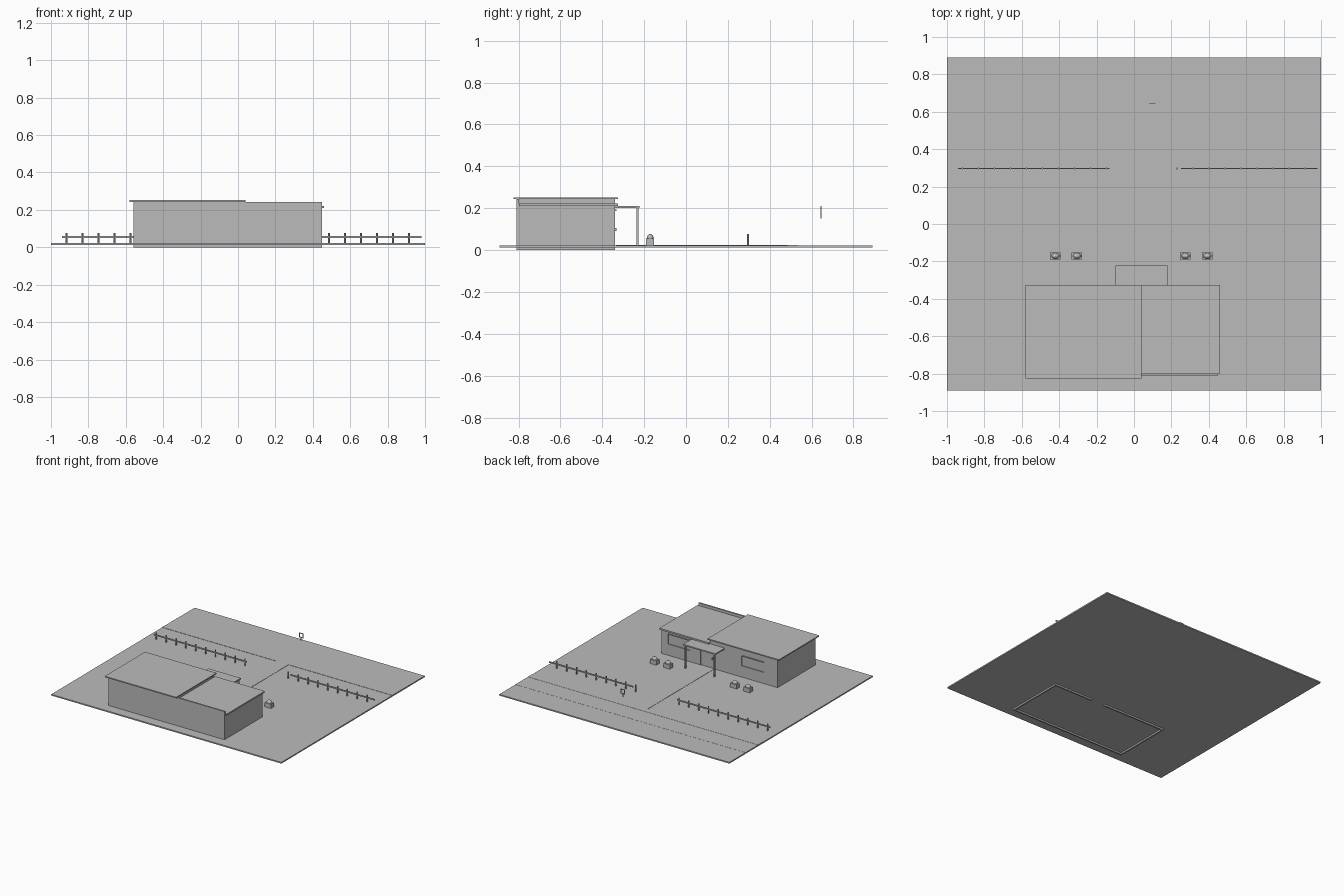
import bpy, bmesh, math
from mathutils import Matrix

if "Cube" in bpy.data.objects:
    bpy.data.objects.remove(bpy.data.objects["Cube"])

# One plain grey for the whole model
grey = bpy.data.materials.new("plain grey")
grey.diffuse_color = (0.5, 0.5, 0.5, 1)
grey.use_nodes = True
grey.node_tree.nodes["Principled BSDF"].inputs["Base Color"].default_value = grey.diffuse_color


def finish(name, bm):
    mesh = bpy.data.meshes.new(name)
    bm.to_mesh(mesh)
    bm.free()
    mesh.materials.append(grey)
    ob = bpy.data.objects.new(name, mesh)
    bpy.context.collection.objects.link(ob)
    return ob


def add_box(bm, x0, x1, y0, y1, z0, z1):
    m = Matrix.Translation(((x0 + x1) / 2, (y0 + y1) / 2, (z0 + z1) / 2))
    m = m @ Matrix.Diagonal((x1 - x0, y1 - y0, z1 - z0, 1))
    bmesh.ops.create_cube(bm, size=1, matrix=m)


def boxes(name, *dims):
    bm = bmesh.new()
    for d in dims:
        add_box(bm, *d)
    return finish(name, bm)


G = 0.022            # ground level
T = 0.012            # wall thickness
XL, XM, XR = -0.56, 0.03, 0.45
YB, YF = -0.81, -0.338
LOW, HIGH = 0.21, 0.243

# Lot, footpath and road
boxes("ground", (-1, 1, -0.89, 0.89, 0.012, G))
boxes("front_path", (-0.01, 0.10, -0.335, 0.485, G - 0.002, G + 0.002))
boxes("sidewalk", (-1, 1, 0.485, 0.535, G - 0.002, G + 0.002))
boxes("road", (-1, 1, 0.535, 0.69, G - 0.002, G + 0.0008))

# Back and side walls; the back wall rises as a parapet behind the low roof
boxes("back_wall", (XL, XR, YB, YB + T, 0, HIGH))
boxes("left_wall", (XL, XL + T, YB + T, YF, 0, HIGH))
boxes("middle_wall", (XM - T, XM, YB + T, YF - T, G, HIGH))
boxes("right_wall", (XR - T, XR, YB + T, YF, 0, LOW))


# Front wall built around the doorway and the window openings
WZ0, WZ1 = 0.11, 0.187
WINDOWS = ((-0.44, -0.245), (0.20, 0.395))
DX0, DX1, DZ = -0.01, 0.11, 0.18
y0, y1 = YF - T, YF
(la, lb), (ra, rb) = WINDOWS
boxes("front_wall",
      (XL + T, la, y0, y1, 0, HIGH), (la, lb, y0, y1, 0, WZ0),
      (la, lb, y0, y1, WZ1, HIGH), (lb, DX0, y0, y1, 0, HIGH),
      (DX0, XM, y0, y1, DZ, HIGH), (XM, DX1, y0, y1, DZ, LOW),
      (DX1, ra, y0, y1, 0, LOW), (ra, rb, y0, y1, 0, WZ0),
      (ra, rb, y0, y1, WZ1, LOW), (rb, XR - T, y0, y1, 0, LOW))

# Windows and door
for side, (a, b) in zip(("left", "right"), WINDOWS):
    boxes(side + "_window_glass", (a, b, y0 + 0.001, y0 + 0.006, WZ0, WZ1))
    boxes(side + "_window_lintel", (a, b, y1, y1 + 0.005, WZ1, WZ1 + 0.006))
boxes("front_door", (DX0, DX1, y0 + 0.001, y1 - 0.004, G, DZ))
boxes("door_handle", (0.005, 0.011, y1 - 0.004, y1 + 0.006, 0.09, 0.105))

# Flat roofs and the porch
boxes("left_roof", (-0.58, 0.04, -0.825, -0.325, HIGH, 0.252))
boxes("right_roof", (XM, 0.46, YB + T, -0.325, LOW, 0.222))
boxes("porch_roof", (-0.10, 0.18, YF, -0.222, 0.2, 0.21))
for side, x in (("left", -0.085), ("right", 0.168)):
    boxes(side + "_porch_post", (x - 0.005, x + 0.005, -0.236, -0.226, G, 0.2))

# Fence posts and rails
for side, start, count, r0, r1 in (("left", -0.917, 10, -0.94, -0.13),
                                   ("right", 0.23, 9, 0.25, 0.98)):
    bm = bmesh.new()
    for i in range(count):
        m = Matrix.Translation((start + i * 0.0855, 0.297, (G + 0.076) / 2))
        bmesh.ops.create_cone(bm, cap_ends=True, segments=8, radius1=0.005,
                              radius2=0.005, depth=0.076 - G, matrix=m)
    finish(side + "_fence_posts", bm)
    boxes(side + "_fence_rail", (r0, r1, 0.294, 0.300, 0.050, 0.060))

# Planter boxes with rounded shrubs
for i, x in enumerate((-0.42, -0.305, 0.275, 0.392), 1):
    boxes(f"planter_{i}", (x - 0.028, x + 0.028, -0.19, -0.152, G, 0.055))
    bm = bmesh.new()
    m = Matrix.Translation((x, -0.171, 0.055)) @ Matrix.Diagonal((0.022, 0.016, 0.022, 1))
    bmesh.ops.create_uvsphere(bm, u_segments=12, v_segments=8, radius=1, matrix=m)
    shrub = finish(f"shrub_{i}", bm)
    for p in shrub.data.polygons:
        p.use_smooth = True

# Small roadside sign: square frame on a short stem
sx, sy = 0.097, 0.645
boxes("sign_frame",
      (sx - 0.018, sx + 0.018, sy - 0.002, sy + 0.002, 0.205, 0.21),
      (sx - 0.018, sx + 0.018, sy - 0.002, sy + 0.002, 0.173, 0.178),
      (sx - 0.018, sx - 0.013, sy - 0.002, sy + 0.002, 0.178, 0.205),
      (sx + 0.013, sx + 0.018, sy - 0.002, sy + 0.002, 0.178, 0.205))
boxes("sign_stem", (sx - 0.003, sx + 0.003, sy - 0.002, sy + 0.002, 0.15, 0.173))
